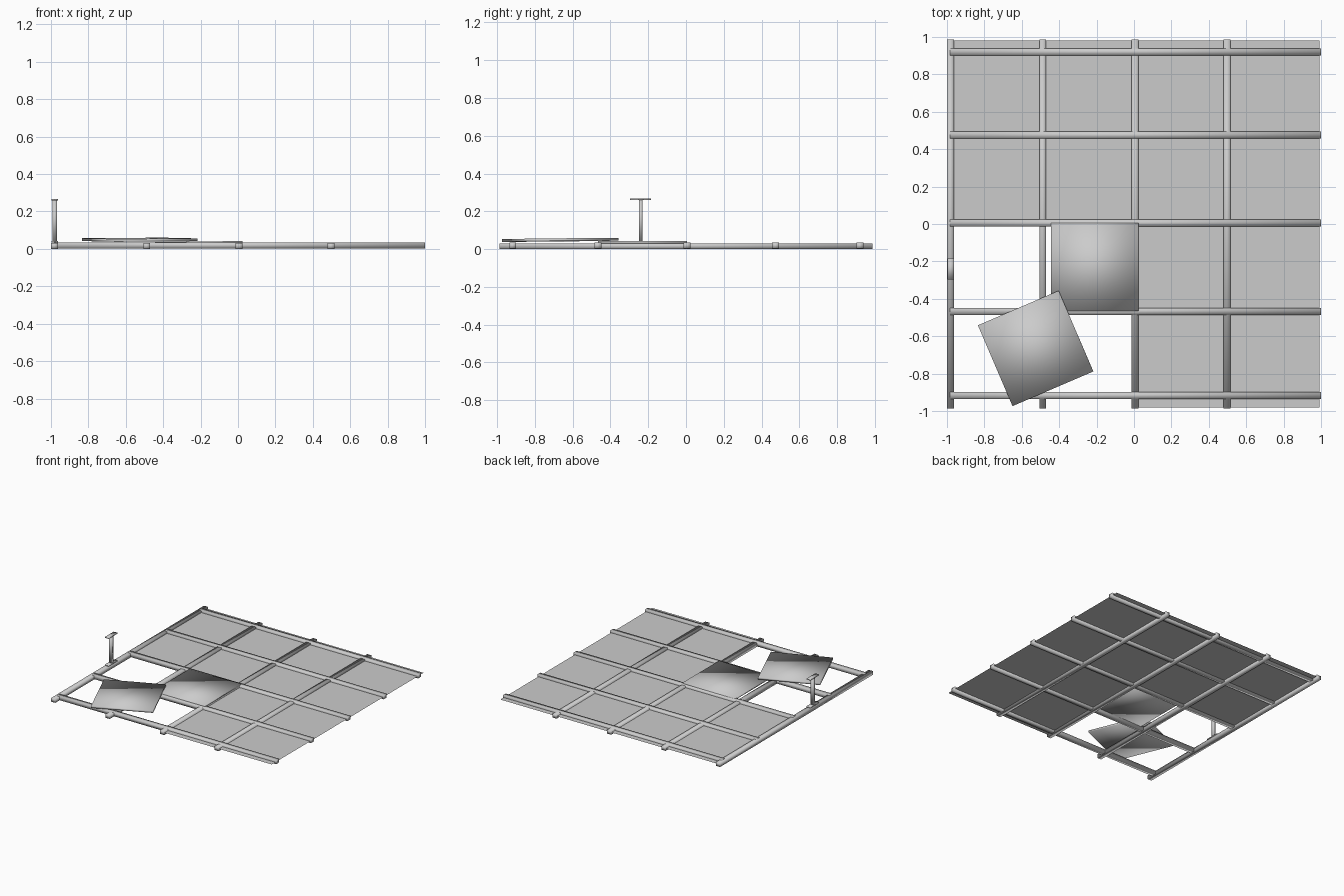
import bpy
import bmesh
from math import radians
from mathutils import Matrix, Euler

cube = bpy.data.objects.get("Cube")
if cube:
    bpy.data.objects.remove(cube, do_unlink=True)

# One plain grey for every part
grey = bpy.data.materials.new("plain_grey")
grey.use_nodes = True
colour = (0.6, 0.6, 0.6, 1)
grey.diffuse_color = colour
grey.node_tree.nodes["Principled BSDF"].inputs["Base Color"].default_value = colour


def finish(name, bm, location, rotation=(0, 0, 0), smooth=True):
    mesh = bpy.data.meshes.new(name)
    for face in bm.faces:
        face.smooth = smooth
    bm.to_mesh(mesh)
    bm.free()
    mesh.materials.append(grey)
    obj = bpy.data.objects.new(name, mesh)
    obj.location = location
    obj.rotation_euler = Euler([radians(a) for a in rotation])
    bpy.context.collection.objects.link(obj)
    return obj


def box(name, size, location, rotation=(0, 0, 0)):
    """Box with shared corner normals, for a soft pillowed look."""
    bm = bmesh.new()
    bmesh.ops.create_cube(bm, size=1, matrix=Matrix.Diagonal((*size, 1)))
    return finish(name, bm, location, rotation)


def sheet(name, x0, x1, y0, y1, z):
    bm = bmesh.new()
    size = Matrix.Diagonal((x1 - x0, y1 - y0, 1, 1))
    bmesh.ops.create_grid(bm, x_segments=1, y_segments=1, size=0.5, matrix=size)
    return finish(name, bm, ((x0 + x1) / 2, (y0 + y1) / 2, z), smooth=False)


# Crossing beams of the frame
beam_w = 0.037
for i, x in enumerate((-0.981, -0.488, 0.005, 0.498)):
    box(f"long_beam_{i + 1}", (beam_w, 1.975, 0.031), (x, 0, 0.0155))
for i, y in enumerate((-0.917, -0.467, 0.005, 0.475, 0.92)):
    box(f"cross_beam_{i + 1}", (1.983, beam_w, 0.031), (0.0085, y, 0.0185))

# Flat panels in every bay except the open front right quarter
xs = (-0.981, -0.488, 0.0, 0.498, 0.993)
ys = (-0.982, -0.467, 0.005, 0.475, 0.982)
for col in range(4):
    for row in range(4):
        if col < 2 and row < 2:
            continue
        sheet(f"panel_{col + 1}_{row + 1}", xs[col], xs[col + 1],
              ys[row], ys[row + 1], 0.017)

# Two loose panels, one shifted and one turned on top of the frame
box("shifted_panel", (0.47, 0.47, 0.012), (-0.21, -0.23, 0.033), (0, -0.8, 0))
box("turned_panel", (0.47, 0.47, 0.015), (-0.526, -0.665, 0.049), (0.5, -0.4, -156.8 + 180))

# Upright post with end plates on the outer beam
post_x, post_y = -0.98, -0.24
box("post", (0.024, 0.02, 0.226), (post_x, post_y, 0.149))
for name, z in (("post_foot", 0.037), ("post_cap", 0.263)):
    box(name, (0.034, 0.112, 0.008), (post_x, post_y, z))
